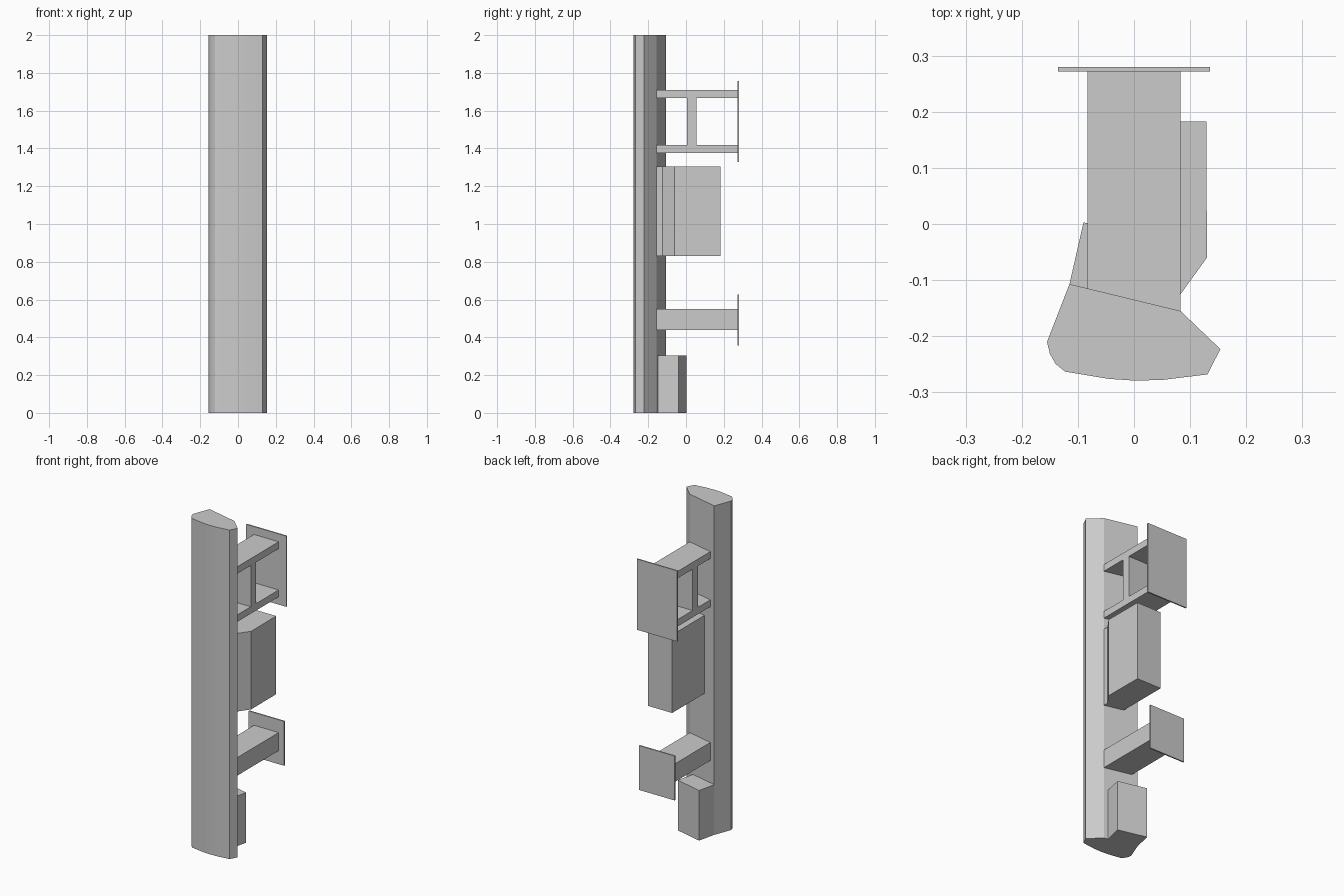
import bpy, bmesh, math

if "Cube" in bpy.data.objects:
    bpy.data.objects.remove(bpy.data.objects["Cube"])


def prism(name, outline, z0, z1):
    """Extrude a counter-clockwise xy outline from z0 to z1."""
    bm = bmesh.new()
    face = bm.faces.new([bm.verts.new((x, y, z0)) for x, y in outline])
    top = bmesh.ops.extrude_face_region(bm, geom=[face])["geom"]
    bmesh.ops.translate(bm, vec=(0, 0, z1 - z0),
                        verts=[v for v in top if isinstance(v, bmesh.types.BMVert)])
    bmesh.ops.recalc_face_normals(bm, faces=bm.faces)
    mesh = bpy.data.meshes.new(name)
    bm.to_mesh(mesh)
    bm.free()
    obj = bpy.data.objects.new(name, mesh)
    bpy.context.collection.objects.link(obj)
    return obj


def rect(x0, x1, y0, y1):
    return [(x0, y0), (x1, y0), (x1, y1), (x0, y1)]


# Tall front column with a softly curved face and slanted back
column = prism("front_column", [
    (-0.115, -0.107), (-0.155, -0.21), (-0.15, -0.231), (-0.14, -0.249),
    (-0.123, -0.263), (-0.045, -0.276), (0.0, -0.279), (0.05, -0.278),
    (0.131, -0.268), (0.154, -0.223), (0.083, -0.155)], 0, 2)
bpy.context.view_layer.objects.active = column
column.select_set(True)
bpy.ops.object.shade_smooth_by_angle(angle=math.radians(25))

# Bracket arms, their front ends cut along the column's back
arm = [(-0.083, -0.115), (0.083, -0.155), (0.083, 0.272), (-0.083, 0.272)]
prism("upper_arm_bottom", arm, 1.375, 1.417)
prism("upper_arm_top", arm, 1.668, 1.71)
prism("lower_arm", arm, 0.44, 0.55)

# Upright web between the two upper arms
prism("upper_arm_web", rect(-0.083, 0.083, 0.005, 0.055), 1.417, 1.668)

# Thin mounting plates
for name, half, z0, z1 in (("upper_mount_plate", 0.135, 1.328, 1.758),
                           ("lower_mount_plate", 0.119, 0.358, 0.628)):
    prism(name, rect(-half, half, 0.272, 0.28), z0, z1)

# Middle housing with a chamfered front corner
prism("middle_housing", [
    (-0.035, -0.126), (0.083, -0.155), (0.083, -0.125),
    (0.13, -0.06), (0.129, 0.183), (-0.035, 0.183)], 0.83, 1.305)

# Foot block, square to the slanted back
prism("foot_block", [
    (-0.115, -0.107), (0.058, -0.149), (0.083, -0.04), (-0.09, 0.003)], 0, 0.305)
